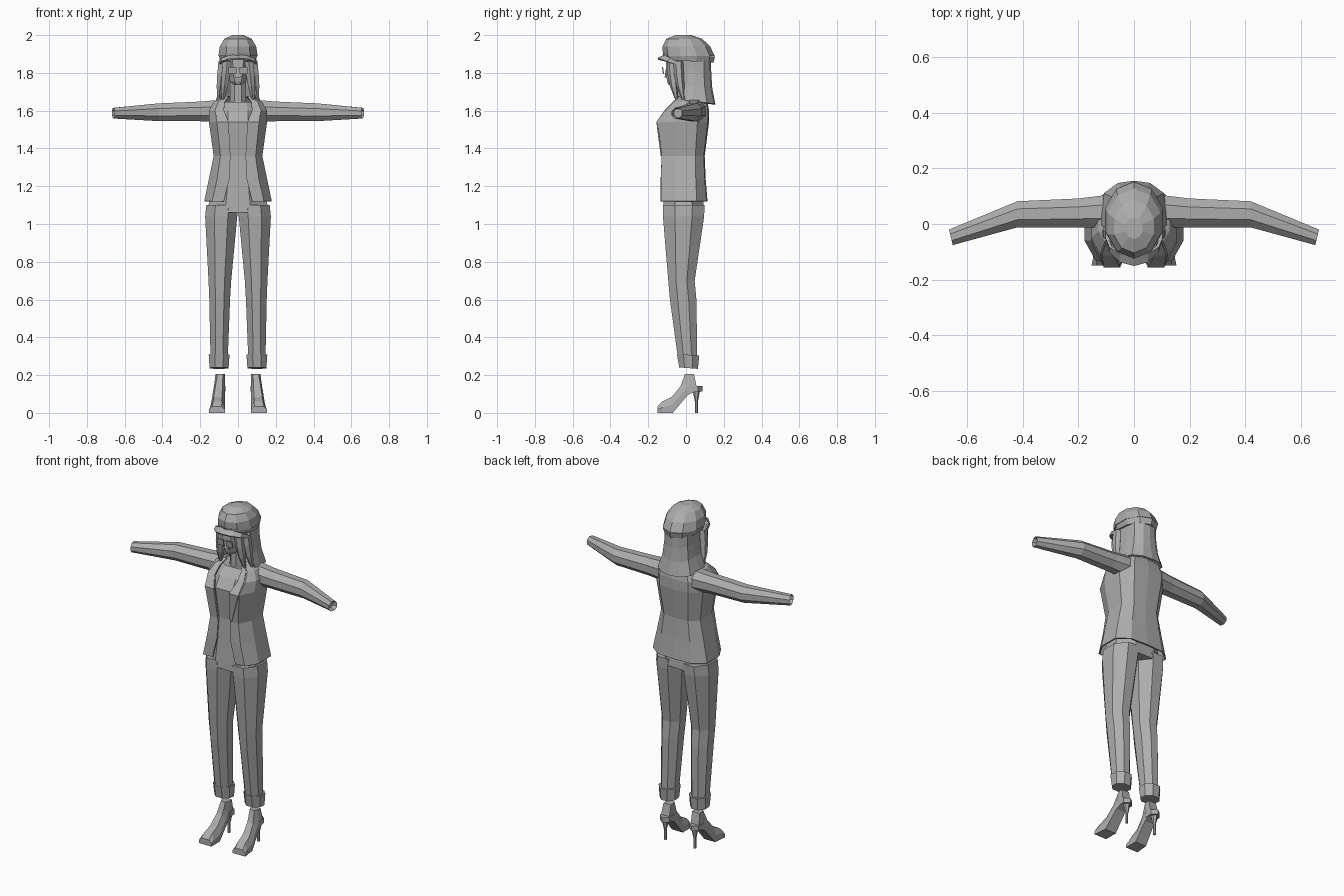
import bpy, bmesh
from math import pi, sin, cos

default_cube = bpy.data.objects.get("Cube")
if default_cube:
    bpy.data.objects.remove(default_cube, do_unlink=True)

# The single material
grey = bpy.data.materials.new("plain_grey")
grey.use_nodes = True
shade = (0.42, 0.42, 0.42, 1)
grey.diffuse_color = shade
grey.node_tree.nodes["Principled BSDF"].inputs["Base Color"].default_value = shade


def loft(name, rings, closed=True, thickness=0, hollow_end=False):
    """Skin a row of equally long point rings; closed rings get end caps."""
    bm = bmesh.new()
    rows = [[bm.verts.new(point) for point in points] for points in rings]
    count = len(rows[0])
    for lower, upper in zip(rows, rows[1:]):
        for i in range(count if closed else count - 1):
            j = (i + 1) % count
            bm.faces.new((lower[i], lower[j], upper[j], upper[i]))
    if closed:
        bm.faces.new(rows[0])
        end = bm.faces.new(rows[-1])
    bmesh.ops.recalc_face_normals(bm, faces=bm.faces)
    if hollow_end:
        bmesh.ops.inset_individual(bm, faces=[end], thickness=0.006, depth=-0.03)
    mesh = bpy.data.meshes.new(name)
    bm.to_mesh(mesh)
    bm.free()
    mesh.materials.append(grey)
    part = bpy.data.objects.new(name, mesh)
    bpy.context.collection.objects.link(part)
    if thickness:
        modifier = part.modifiers.new("thickness", 'SOLIDIFY')
        modifier.thickness = thickness
        modifier.offset = 0


def ring(z, left, right, front, back, sides=8, tilt=0):
    """Horizontal flat-sided ring that fills a box; tilt lowers the back."""
    reach = 1 / cos(pi / sides)
    points = []
    for i in range(sides):
        angle = 2 * pi * (i + 0.5) / sides
        across, along = reach * cos(angle), reach * sin(angle)
        points.append(((left + right) / 2 + across * (right - left) / 2,
                       (front + back) / 2 + along * (back - front) / 2,
                       z - tilt * along))
    return points


def round_ring(z, x, y, radius, sides=6):
    return ring(z, x - radius, x + radius, y - radius, y + radius, sides)


def mirrored(half):
    """Complete an open half outline that ends on the middle line."""
    return half + [(-x, y, z) for x, y, z in reversed(half[:-1])]


def steps(count):
    return [i / (count - 1) for i in range(count)]


# Torso plan: height, half opening, half width, front, back
torso = [(1.12, .075, .175, -.13, .11), (1.24, .045, .15, -.13, .1),
         (1.36, .04, .125, -.125, .095), (1.54, .05, .15, -.148, .118),
         (1.6, .075, .15, -.105, .118), (1.645, .07, .125, -.06, .11),
         (1.675, .05, .065, -.03, .085)]

# Jacket, an open shell
shell = []
for z, gap, width, front, back in torso:
    bust = gap + (width - gap) * 0.6
    shell.append(mirrored([(gap, front, z), (bust, front, z),
                           (width, front * 0.45, z), (width, back * 0.5, z),
                           (width * 0.62, back * 0.95, z), (0, back, z)]))
loft("jacket", shell, closed=False, thickness=.008)

# Shirt under the jacket
loft("shirt", [ring(z, -width * 0.85, width * 0.85, front * 0.92, back * 0.8)
               for z, gap, width, front, back in torso[1:-1]])

# Trouser seat
loft("trouser_seat", [ring(1.06, -.165, .165, -.122, .096),
                      ring(1.24, -.125, .125, -.115, .085)])

for sign, side in ((1, "left"), (-1, "right")):
    # Trouser leg with turned-up cuff: height, inner, outer, front, back
    leg = [(.27, .055, .145, -.04, .06), (.6, .042, .152, -.085, .055),
           (.7, .036, .156, -.094, .046), (1.04, .004, .174, -.122, .096),
           (1.1, .002, .168, -.122, .098)]
    loft(side + "_trouser_leg",
         [ring(z, sign * inner, sign * outer, front, back)
          for z, inner, outer, front, back in leg])
    loft(side + "_trouser_cuff",
         [ring(.237, sign * .05, sign * .15, -.036, .063, tilt=.004),
          ring(.308, sign * .045, sign * .155, -.048, .07, tilt=.004)])

    # Sleeve bending forward below the elbow; its end is cut square
    sleeve = []
    for x, y, radius in [(.11, .045, .058), (.2, .04, .052),
                         (.42, .035, .047), (.66, -.048, .028)]:
        skew = max(0, -y) * 5
        sleeve.append([(sign * (x + skew * depth), y + depth, 1.6 - x / 50 + height)
                       for depth, height, _ in round_ring(0, 0, 0, radius, 8)])
    loft(side + "_sleeve", sleeve, hollow_end=True)

    # Lapel lying on the jacket front, widening upward to the bust
    lapel = []
    for (z, gap, width, front, back), spread in zip(torso[2:], (.01, .06, .04, .03, .02)):
        lapel.append([(sign * gap, front - .006, z),
                      (sign * (gap + spread), front - .006, z)])
    loft(side + "_lapel", lapel, closed=False, thickness=.006)

    # Shoe: top y, top z, bottom y, bottom z from toe to ankle
    shoe = []
    for top_y, top_z, low_y, low_z in [
            (-.15, .035, -.15, 0), (-.125, .06, -.125, 0), (-.075, .085, -.07, 0),
            (-.03, .14, .01, .095), (-.02, .165, .06, .12), (-.005, .207, .042, .207)]:
        inner, outer = sign * .07, sign * (.16 - top_z / 5)
        bevel = (outer - inner) / 5
        mid_y, mid_z = (top_y + low_y) / 2, (top_z + low_z) / 2
        shoe.append([(inner, low_y, low_z), (outer, low_y, low_z),
                     (outer, mid_y, mid_z), (outer - bevel, top_y, top_z),
                     (inner + bevel, top_y, top_z), (inner, mid_y, mid_z)])
    loft(side + "_shoe", shoe)
    loft(side + "_shoe_heel", [round_ring(z, sign * .097, .055, radius)
                               for z, radius in ((0, .007), (.06, .007), (.125, .018))])
    loft(side + "_shoe_strap", [ring(z, sign * .066, sign * .128, 0, .08, 6)
                                for z in (.113, .142)])

    # Hair locks beside the face, tapering and drifting outward
    for name, x, y in (("front", .057, -.075), ("side", .08, -.04)):
        lock = [round_ring(1.86 - t / 5, sign * (x + t / 45), y + t * t / 40,
                           .023 * (1 - 0.7 * t ** 3)) for t in steps(4)]
        loft(side + "_" + name + "_hair_lock", lock)

    # Glasses lens
    lens = [[(sign * x, y, z) for x in (.008, .05)]
            for y, z in ((-.125, 1.832), (-.119, 1.795))]
    loft(side + "_lens", lens, closed=False, thickness=.006)

# Head, neck and nose
head = [(1.735, .02, -.092, -.03), (1.755, .042, -.1, .01),
        (1.8, .06, -.107, .08), (1.87, .07, -.105, .11)]
loft("head", [ring(z, -width, width, front, back) for z, width, front, back in head])
loft("neck", [round_ring(z, 0, 0, radius, 8)
              for z, radius in ((1.6, .055), (1.65, .042), (1.78, .042))])
loft("nose", [ring(z, -width, width, -.1 - width, -.09, 4)
              for z, width in ((1.775, .014), (1.825, .006))])

# Back hair: open curtain that flares toward the shoulders
curtain = []
for t in steps(4):
    z = 1.88 - 0.24 * t
    width = .076 + .036 * t ** 3
    front = -.05 + .045 * t
    back = .127 + .023 * t ** 3
    curtain.append(mirrored([(width, front, z + .012), (width, .04, z + .008),
                             (width * 0.92, back * 0.72, z),
                             (width / 2, back * 0.95, z - .005), (0, back, z - .008)]))
loft("back_hair", curtain, closed=False, thickness=.012)

# Cap: band, domed crown and curved peak
loft("cap_band", [ring(1.862, -.092, .092, -.105, .138, 10, .008),
                  ring(1.895, -.102, .102, -.118, .147, 10, .008)])
crown = []
for t in steps(4):
    rise = sin(1.4 * t)
    size = cos(1.4 * t) ** 0.7
    middle = .015 - .03 * rise
    crown.append(ring(1.89 + .112 * rise, -.104 * size, .104 * size,
                      middle - .13 * size, middle + .13 * size, 10))
loft("cap_crown", crown)
peak = []
for out in (0, 1):
    peak.append([(.098 * cos(pi * t), -.05 - (.063 + .036 * out) * sin(pi * t),
                  1.862 + .03 * sin(pi * t) - .018 * out) for t in steps(7)])
loft("cap_peak", peak, closed=False, thickness=.01)
